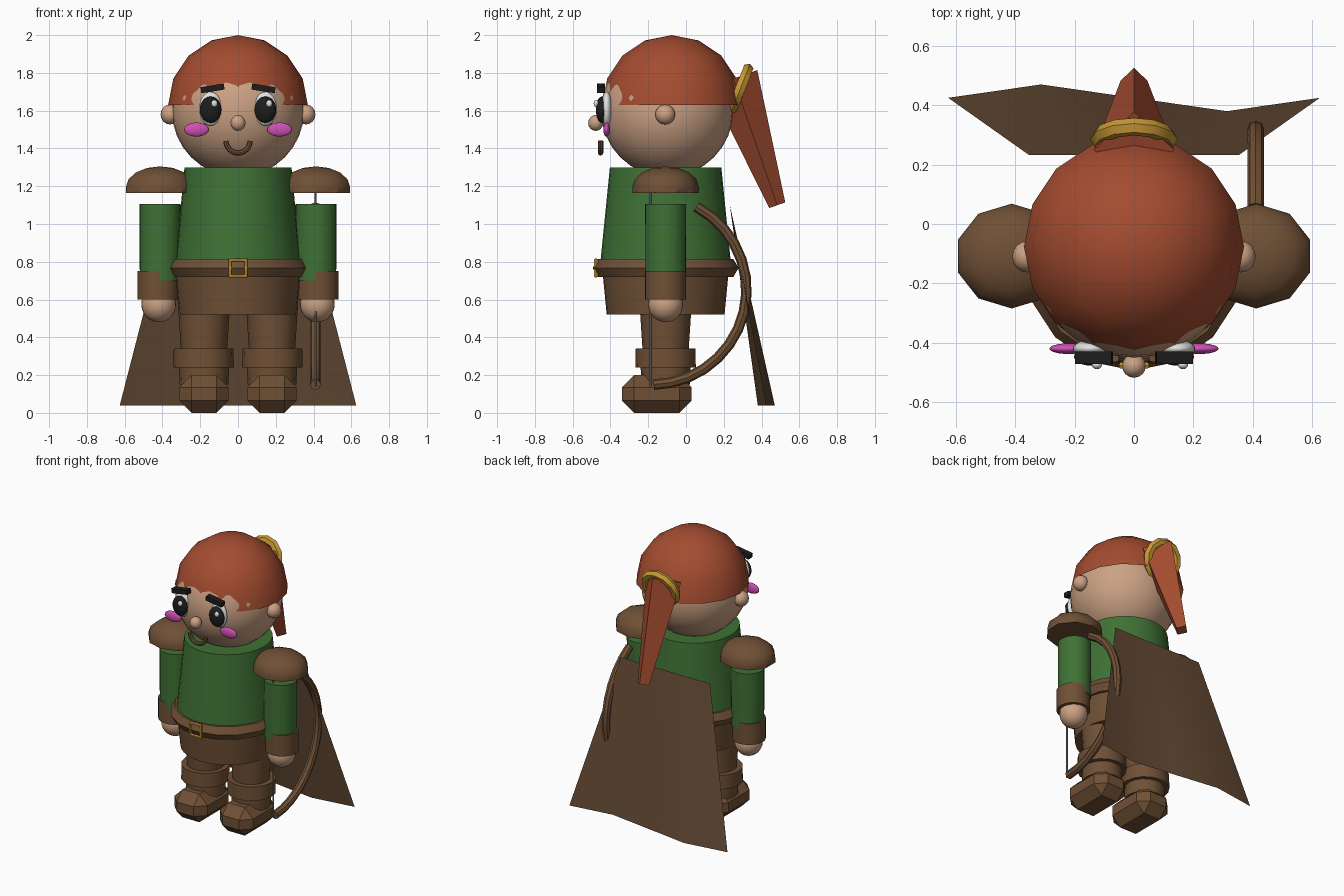
import bpy, bmesh, math
from math import pi, sin, cos, radians

if "Cube" in bpy.data.objects:
    bpy.data.objects.remove(bpy.data.objects["Cube"])

CY = -0.108  # depth of the body axis


def mat(name, r, g, b):
    m = bpy.data.materials.new(name)
    m.diffuse_color = (r, g, b, 1)
    m.use_nodes = True
    m.node_tree.nodes["Principled BSDF"].inputs["Base Color"].default_value = m.diffuse_color
    return m


HAIR = mat("hair_red", 0.37, 0.072, 0.03)
SKIN = mat("skin", 0.60, 0.36, 0.23)
GREEN = mat("tunic_green", 0.05, 0.165, 0.035)
BROWN = mat("leather_brown", 0.16, 0.08, 0.036)
CAPE = mat("cape_brown", 0.125, 0.067, 0.034)
GOLD = mat("gold", 0.58, 0.32, 0.035)
WHITE = mat("eye_white", 0.75, 0.75, 0.73)
BLACK = mat("black", 0.012, 0.012, 0.012)
PINK = mat("cheek_pink", 0.62, 0.08, 0.46)
GREY = mat("string_grey", 0.25, 0.25, 0.25)


def finish(ob, name, m, smooth=True):
    ob.name = name
    ob.data.materials.clear()
    ob.data.materials.append(m)
    bpy.ops.object.select_all(action='DESELECT')
    ob.select_set(True)
    bpy.context.view_layer.objects.active = ob
    if smooth:
        bpy.ops.object.shade_smooth_by_angle(angle=radians(35))
    return ob


def from_bmesh(bm, name, m, smooth=True):
    me = bpy.data.meshes.new(name)
    bm.to_mesh(me)
    bm.free()
    ob = bpy.data.objects.new(name, me)
    bpy.context.collection.objects.link(ob)
    return finish(ob, name, m, smooth)


def lathe(name, m, profile, loc, segs=32, scale=(1, 1, 1), rot=(0, 0, 0)):
    """Revolve (radius, height) points about z; the first vertex faces +y."""
    bm = bmesh.new()
    rings = []
    for r, z in profile:
        if r < 1e-6:
            rings.append([bm.verts.new((0, 0, z))] * segs)
        else:
            rings.append([bm.verts.new((r * cos(pi / 2 + 2 * pi * k / segs),
                                        r * sin(pi / 2 + 2 * pi * k / segs), z))
                          for k in range(segs)])
    for a, b in zip(rings, rings[1:]):
        for k in range(segs):
            j = (k + 1) % segs
            corners = list(dict.fromkeys((a[k], a[j], b[j], b[k])))
            bm.faces.new(corners)
    bmesh.ops.recalc_face_normals(bm, faces=bm.faces[:])
    ob = from_bmesh(bm, name, m)
    ob.location, ob.scale, ob.rotation_euler = loc, scale, rot
    return ob


def cone(name, m, r0, z0, r1, z1, x=0, y=CY, segs=32, sx=1):
    return lathe(name, m, [(0, z0), (r0, z0), (r1, z1), (0, z1)], (x, y, 0), segs, (sx, 1, 1))


def arc(a0, a1, n, r=1.0):
    return [(r * cos(a0 + (a1 - a0) * i / n), r * sin(a0 + (a1 - a0) * i / n)) for i in range(n + 1)]


def ball(name, m, loc, size, segs=24):
    prof = [(abs(c) if abs(c) > 1e-6 else 0, s) for c, s in arc(-pi / 2, pi / 2, segs // 2)]
    return lathe(name, m, prof, loc, segs, size)


def torus(name, m, loc, R, r, major, minor, rot=(0, 0, 0), scale=(1, 1, 1)):
    bpy.ops.mesh.primitive_torus_add(location=loc, rotation=rot, major_radius=R, minor_radius=r,
                                     major_segments=major, minor_segments=minor)
    ob = finish(bpy.context.object, name, m)
    ob.scale = scale
    return ob


def tube(name, m, pts, r):
    cu = bpy.data.curves.new(name, 'CURVE')
    cu.dimensions = '3D'
    cu.bevel_depth = r
    cu.bevel_resolution = 2
    cu.use_fill_caps = True
    sp = cu.splines.new('POLY')
    sp.points.add(len(pts) - 1)
    for p, co in zip(sp.points, pts):
        p.co = (*co, 1)
    ob = bpy.data.objects.new(name, cu)
    bpy.context.collection.objects.link(ob)
    bpy.ops.object.select_all(action='DESELECT')
    ob.select_set(True)
    bpy.context.view_layer.objects.active = ob
    bpy.ops.object.convert(target='MESH')
    return finish(bpy.context.object, name, m)


def box(name, m, loc, size, rot=(0, 0, 0), bevel=0):
    bm = bmesh.new()
    bmesh.ops.create_cube(bm, size=1)
    bmesh.ops.scale(bm, vec=size, verts=bm.verts)
    if bevel:
        bmesh.ops.bevel(bm, geom=bm.edges[:], offset=bevel, segments=1, affect='EDGES')
    ob = from_bmesh(bm, name, m, smooth=False)
    ob.location, ob.rotation_euler = loc, rot
    return ob


# Head and hair cap
ball("head", SKIN, (0, -0.1, 1.6), (0.35, 0.35, 0.35), 32)
dome = [(c if c > 1e-6 else 0, s) for c, s in arc(0, pi / 2, 4, 0.37)]
lathe("hair_cap", HAIR, dome, (0, -0.075, 1.63), 16)

# Ponytail and its tie
lathe("ponytail", HAIR, [(0, 0), (0.135, 0), (0.045, 0.71), (0, 0.71)], (0, 0.25, 1.77), 4,
      rot=(math.atan2(-0.328, -0.944), 0, 0))
torus("hair_tie", GOLD, (0, 0.285, 1.71), 0.118, 0.03, 12, 6, (math.atan2(-0.93, -0.36), 0, 0))

# Face
ball("nose", SKIN, (0, -0.478, 1.535), (0.04, 0.04, 0.042), 16)
tube("mouth", BROWN, [(c, -0.452, 1.44 + s) for c, s in arc(pi, 2 * pi, 12, 0.064)], 0.014)
for s, side in ((-1, "left"), (1, "right")):
    ball(side + "_ear", SKIN, (s * 0.36, -0.11, 1.58), (0.05, 0.053, 0.053), 16)
    ball(side + "_eye", WHITE, (s * 0.145, -0.42, 1.61), (0.061, 0.03, 0.09))
    ball(side + "_pupil", BLACK, (s * 0.145, -0.447, 1.605), (0.057, 0.03, 0.07))
    ball(side + "_eye_glint", WHITE, (s * 0.145 + 0.02, -0.475, 1.638), (0.017, 0.014, 0.019), 12)
    ball(side + "_cheek", PINK, (s * 0.22, -0.42, 1.5), (0.065, 0.018, 0.037))
    box(side + "_eyebrow", BLACK, (s * 0.135, -0.45, 1.718), (0.125, 0.042, 0.032),
        (0, s * radians(9), 0))

# Torso, belt and skirt of the trousers
cone("tunic", GREEN, 0.348, 0.77, 0.295, 1.3, sx=0.96)
torus("belt", BROWN, (0, CY, 0.767), 0.331, 0.055, 16, 6, scale=(0.975, 1, 1))
torus("buckle", GOLD, (0, -0.477, 0.767), 0.06, 0.012, 4, 6, (pi / 2, pi / 4, 0))
cone("trouser_top", BROWN, 0.312, 0.52, 0.336, 0.77)

# Limbs, mirrored
pad = [(0, 0)] + [(c if c > 1e-6 else 0, 0.03 + s * 0.11 / 0.18) for c, s in arc(0, pi / 2, 4, 0.18)]
pad.insert(1, (0.18, 0))
for s, side in ((-1, "left"), (1, "right")):
    lathe(side + "_shoulder_pad", BROWN, pad, (s * 0.412, CY, 1.165), 10, (1.06, 0.98, 1))
    cone(side + "_sleeve", GREEN, 0.107, 0.7, 0.108, 1.105, s * 0.413)
    cone(side + "_wrist_cuff", BROWN, 0.108, 0.6, 0.108, 0.75, s * 0.424)
    ball(side + "_hand", SKIN, (s * 0.42, CY, 0.575), (0.092, 0.092, 0.095))
    cone(side + "_leg", BROWN, 0.11, 0.15, 0.137, 0.56, s * 0.18, segs=16)
    cone(side + "_boot_cuff", BROWN, 0.16, 0.24, 0.158, 0.34, s * 0.182, segs=16)
    cone(side + "_boot_shaft", BROWN, 0.13, 0.15, 0.132, 0.25, s * 0.18, segs=16)
    box(side + "_boot", BROWN, (s * 0.18, -0.155, 0.1), (0.262, 0.37, 0.2), bevel=0.065)

# Bow hanging beside the right arm
tube("bow", BROWN, [(0.41, -0.18 + c, 0.65 + t)
                    for c, t in arc(radians(62), radians(-89), 14, 0.5)], 0.028)
cone("bow_string", GREY, 0.006, 0.14, 0.006, 1.18, 0.41, -0.186, segs=8)

# Cape: a flared sheet whose hem waves more towards the bottom
bm = bmesh.new()
COLS, ROWS = 4, 4
grid = []
for i in range(ROWS + 1):
    t = i / ROWS
    grid.append([bm.verts.new(((0.353 + 0.273 * t) * (j - 2) / 2,
                               0.232 + 0.193 * t - 0.045 * t * sin((j - 2) * pi / 2),
                               1.1 - 1.06 * t)) for j in range(COLS + 1)])
for i in range(ROWS):
    for j in range(COLS):
        bm.faces.new((grid[i][j], grid[i][j + 1], grid[i + 1][j + 1], grid[i + 1][j]))
bmesh.ops.recalc_face_normals(bm, faces=bm.faces[:])
if sum(f.normal.y for f in bm.faces) < 0:
    bmesh.ops.reverse_faces(bm, faces=bm.faces[:])
from_bmesh(bm, "cape", CAPE)
